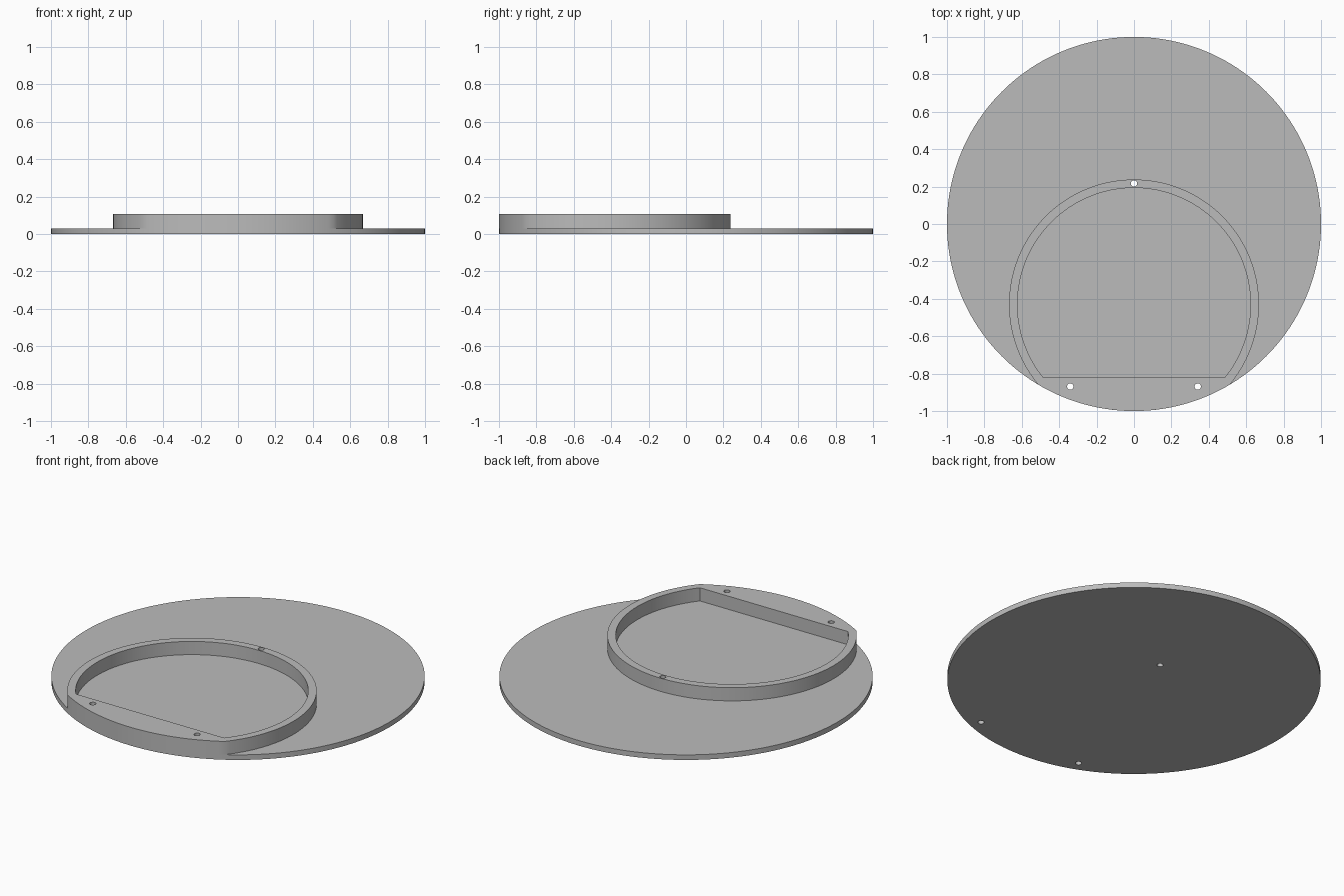
import bpy, bmesh, math

if "Cube" in bpy.data.objects:
    bpy.data.objects.remove(bpy.data.objects["Cube"])

PLATE_Z, WALL_Z = 0.03, 0.108      # top of the disc, top of the rim
CY = -0.43                         # centre of the rim circle
R_OUT, R_IN = 0.668, 0.623         # rim radii
FLAT_Y = -0.822                    # straight inner edge of the rim
HOLE_R = 0.017

grey = bpy.data.materials.new("plain grey")
grey.diffuse_color = (0.5, 0.5, 0.5, 1)
grey.use_nodes = True
grey.node_tree.nodes["Principled BSDF"].inputs["Base Color"].default_value = grey.diffuse_color


def arc(cx, cy, r, a0, a1, n, closed=False):
    """Points along an arc; a closed circle leaves out the repeated end."""
    return [(cx + r * math.cos(a0 + (a1 - a0) * i / n),
             cy + r * math.sin(a0 + (a1 - a0) * i / n))
            for i in range(n if closed else n + 1)]


def circle(cx, cy, r, n):
    return arc(cx, cy, r, 0, 2 * math.pi, n, True)


def extruded(name, loops, z0, z1):
    """Fill an outline with its holes and extrude it upwards."""
    bm = bmesh.new()
    for pts in loops:
        vs = [bm.verts.new((x, y, z0)) for x, y in pts]
        for i, v in enumerate(vs):
            bm.edges.new((v, vs[(i + 1) % len(vs)]))
    bmesh.ops.triangle_fill(bm, edges=bm.edges[:], use_beauty=True, normal=(0, 0, 1))
    ext = bmesh.ops.extrude_face_region(bm, geom=bm.faces[:], use_keep_orig=True)
    for g in ext["geom"]:
        if isinstance(g, bmesh.types.BMVert):
            g.co.z = z1
    bmesh.ops.recalc_face_normals(bm, faces=bm.faces[:])
    me = bpy.data.meshes.new(name)
    bm.to_mesh(me)
    bm.free()
    me.materials.append(grey)
    ob = bpy.data.objects.new(name, me)
    bpy.context.collection.objects.link(ob)
    bpy.ops.object.select_all(action="DESELECT")
    ob.select_set(True)
    bpy.context.view_layer.objects.active = ob
    bpy.ops.object.shade_smooth_by_angle(angle=math.radians(30))
    return ob


# Screw holes pass through both parts
holes = [circle(x, y, HOLE_R, 24) for x, y in ((0, 0.217), (-0.341, -0.869), (0.341, -0.869))]

# Round base plate
extruded("base_plate", [circle(0, 0, 1, 160)] + holes, 0, PLATE_Z)

# Rim outline: rim circle trimmed by the edge of the plate
yi = (R_OUT ** 2 - 1 - CY ** 2) / (-2 * CY)
xi = math.sqrt(1 - yi ** 2)
front = math.atan2(yi, xi)
side = math.atan2(yi - CY, xi)
outer = (arc(0, CY, R_OUT, side, math.pi - side, 112)
         + arc(0, 0, 1, -math.pi - front, front, 32)[1:-1])

# Rim opening: circle with a straight front edge
cut = math.asin((FLAT_Y - CY) / R_IN)
inner = arc(0, CY, R_IN, cut, math.pi - cut, 112)
extruded("raised_rim", [outer, inner] + holes, PLATE_Z, WALL_Z)
